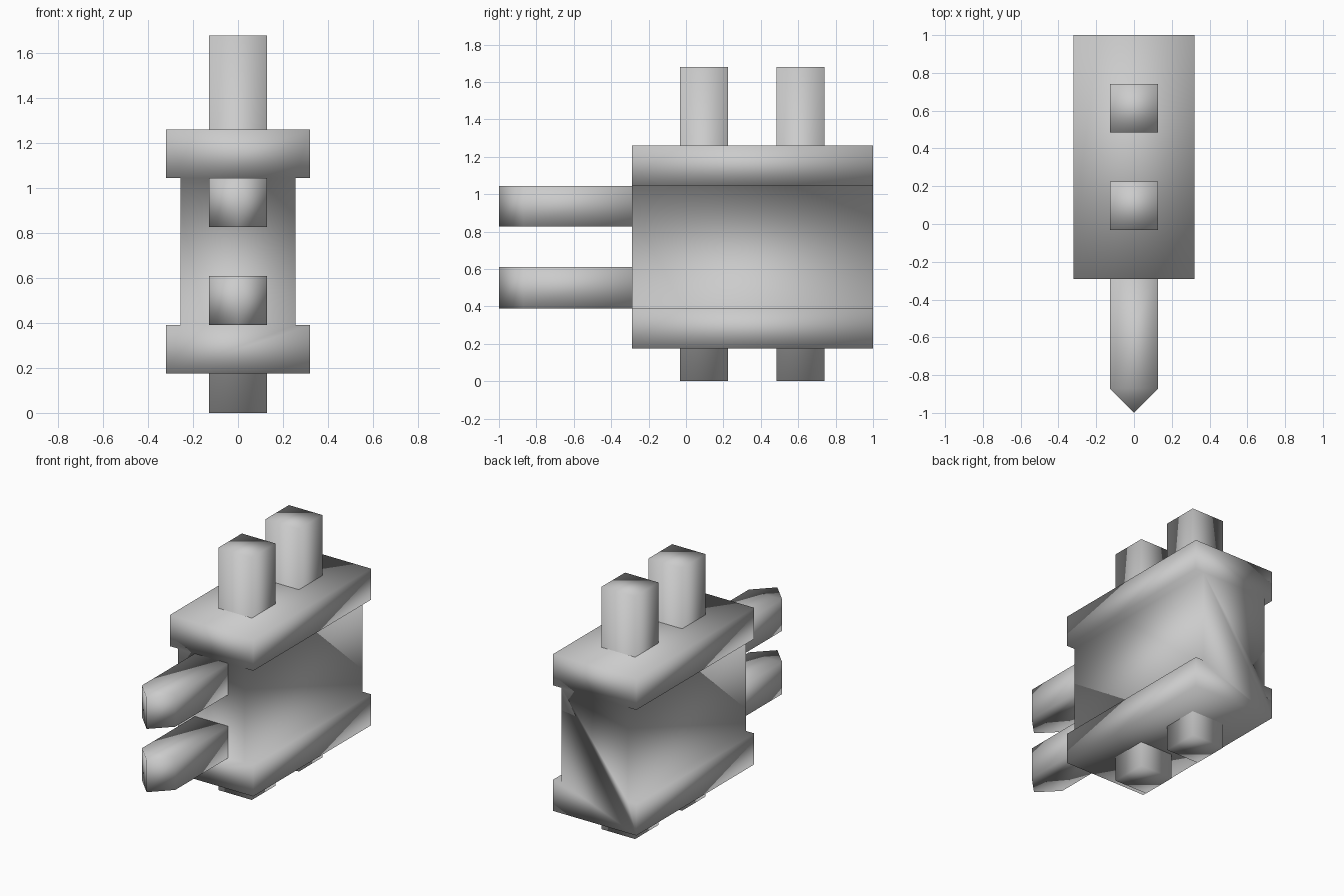
import bpy, bmesh
from mathutils import Vector

if "Cube" in bpy.data.objects:
    bpy.data.objects.remove(bpy.data.objects["Cube"])


def prism(name, points, offset):
    """Extrude a closed 3D outline along an offset into a smooth-shaded solid."""
    bm = bmesh.new()
    face = bm.faces.new([bm.verts.new(p) for p in points])
    ext = bmesh.ops.extrude_face_region(bm, geom=[face], use_keep_orig=True)
    moved = [v for v in ext["geom"] if isinstance(v, bmesh.types.BMVert)]
    bmesh.ops.translate(bm, verts=moved, vec=Vector(offset))
    bmesh.ops.recalc_face_normals(bm, faces=bm.faces)
    for f in bm.faces:
        f.smooth = True
    mesh = bpy.data.meshes.new(name)
    bm.to_mesh(mesh)
    bm.free()
    obj = bpy.data.objects.new(name, mesh)
    bpy.context.collection.objects.link(obj)
    return obj


FRONT, BACK = -0.29, 1.0
PIN = 0.128  # half width of pins and prongs

# Housing: I-shaped profile with wide top and bottom flanges, run front to back
right = [(0.32, 0.175), (0.32, 0.39), (0.255, 0.39),
         (0.255, 1.045), (0.32, 1.045), (0.32, 1.26)]
outline = right + [(-x, z) for x, z in reversed(right)]
prism("housing", [(x, FRONT, z) for x, z in outline], (0, BACK - FRONT, 0))

# Square pins passing vertically through the housing
for i, y in enumerate((0.097, 0.612)):
    square = [(-PIN, y - PIN, 0), (PIN, y - PIN, 0),
              (PIN, y + PIN, 0), (-PIN, y + PIN, 0)]
    prism(f"vertical_pin_{i + 1}", square, (0, 0, 1.68))

# Front prongs with wedge-shaped tips, rooted just inside the housing
root = FRONT + 0.05
for i, (z0, z1) in enumerate(((0.39, 0.61), (0.828, 1.045))):
    wedge = [(-PIN, root, z0), (-PIN, -0.87, z0), (0, -1, z0),
             (PIN, -0.87, z0), (PIN, root, z0)]
    prism(f"front_prong_{i + 1}", wedge, (0, 0, z1 - z0))
